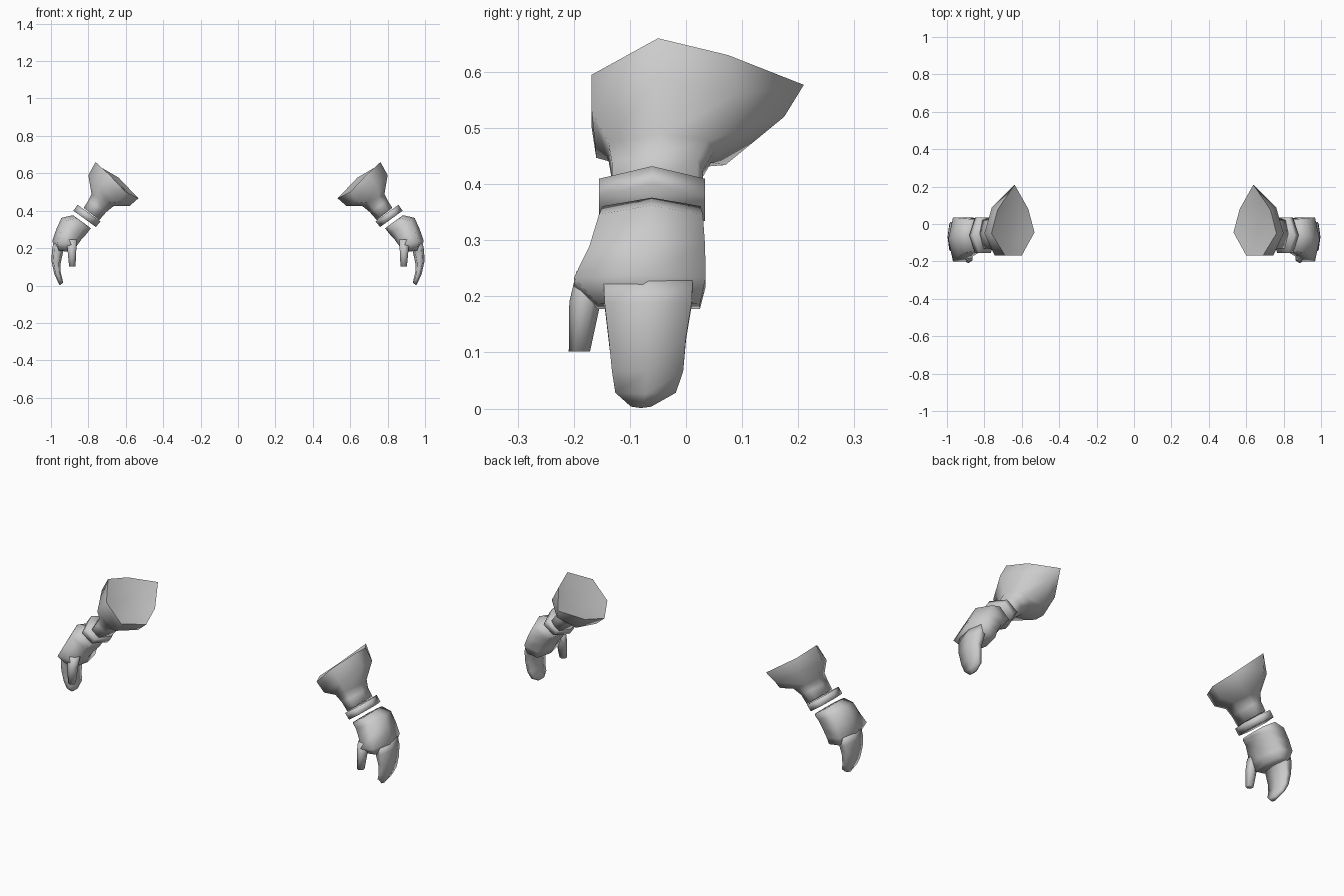
import bpy, bmesh, math
from mathutils import Vector

if "Cube" in bpy.data.objects:
    bpy.data.objects.remove(bpy.data.objects["Cube"])

grey = bpy.data.materials.new("light grey")
grey.diffuse_color = (0.6, 0.6, 0.6, 1)
grey.use_nodes = True
grey.node_tree.nodes["Principled BSDF"].inputs["Base Color"].default_value = grey.diffuse_color

HEX = (0, 60, 120, 180, 240, 300)
BOXY = (0, 52, 128, 180, 232, 308)
SEVEN = (0, 60, 120, 180, 235, 272, 310)


def section(outer, inner, y0, y1, angles=BOXY):
    """Ring between an outer and an inner (x, z) point, spanning y0..y1."""
    o, i = Vector((outer[0], 0, outer[1])), Vector((inner[0], 0, inner[1]))
    mid, half = (o + i) / 2, (o - i) / 2
    top = max(math.sin(math.radians(a)) for a in angles)
    ring = []
    for a in angles:
        r = math.radians(a)
        s = max(-1, min(1, math.sin(r) / top))
        p = mid + half * math.cos(r)
        ring.append(Vector((p.x, (y0 + y1) / 2 - s * (y1 - y0) / 2, p.z)))
    return ring


def loft(name, rings, angle=100):
    """Skin the rings, cap both ends and mirror to the other side."""
    bm = bmesh.new()
    loops = [[bm.verts.new(p) for p in ring] for ring in rings]
    n = len(loops[0])
    for a, b in zip(loops, loops[1:]):
        for k in range(n):
            bm.faces.new((a[k], a[(k + 1) % n], b[(k + 1) % n], b[k]))
    bm.faces.new(loops[0])
    bm.faces.new(loops[-1])
    bmesh.ops.recalc_face_normals(bm, faces=bm.faces)
    mesh = bpy.data.meshes.new(name)
    bm.to_mesh(mesh)
    bm.free()
    mesh.materials.append(grey)
    ob = bpy.data.objects.new(name, mesh)
    bpy.context.collection.objects.link(ob)
    bpy.context.view_layer.objects.active = ob
    ob.select_set(True)
    bpy.ops.object.shade_smooth_by_angle(angle=math.radians(angle))
    ob.select_set(False)
    ob.modifiers.new("Mirror", 'MIRROR').use_mirror_merge = False
    return ob


# flared sleeve: pointed rim, outer band, then a narrowing neck
rim = [Vector(p) for p in (
    (.762, -.05, .66), (.69, -.168, .595), (.60, -.168, .50), (.532, -.045, .467),
    (.565, .08, .50), (.638, .21, .577), (.73, .075, .63))]
band = [Vector(p) for p in (
    (.80, -.05, .59), (.745, -.168, .53), (.64, -.16, .447), (.58, -.045, .425),
    (.625, .07, .434), (.67, .175, .52), (.76, .09, .56))]
centre = sum(rim, Vector()) / len(rim)
hollow = [centre.lerp(p, 0.6) + Vector((.008, 0, -.01)) for p in rim]
loft("sleeve", [
    hollow, rim, band,
    section((.783, .489), (.665, .425), -.138, .05, SEVEN),
    section((.800, .455), (.705, .392), -.132, .03, SEVEN),
    section((.825, .415), (.742, .350), -.132, .03, SEVEN)])

# cuff ring
loft("cuff", [
    section((.858, .432), (.735, .343), -.155, .034, HEX),
    section((.880, .400), (.760, .313), -.155, .034, HEX)])

# back of the hand and palm
loft("hand", [
    section((.860, .360), (.786, .306), -.135, .015),
    section((.882, .376), (.794, .297), -.148, .026),
    section((.944, .362), (.806, .280), -.155, .030),
    section((.972, .300), (.835, .249), -.172, .034),
    section((.993, .238), (.862, .212), -.200, .035),
    section((.975, .190), (.875, .175), -.158, .025)])

# fingers held together, curling inward
loft("fingers", [
    section((.985, .235), (.912, .205), -.147, .012),
    section((.995, .190), (.935, .180), -.145, .010),
    section((.997, .130), (.948, .120), -.138, .000),
    section((.983, .065), (.949, .075), -.132, -.005),
    section((.966, .026), (.940, .038), -.126, -.018),
    section((.954, .001), (.935, .014), -.098, -.062)])


def thumb_ring(x, y, z, rx, ry):
    return [Vector((x + rx * math.cos(a), y + ry * math.sin(a), z))
            for a in (math.radians(60 * k + 30) for k in range(6))]


# thumb hanging in front of the palm
loft("thumb", [
    thumb_ring(.890, -.165, .245, .032, .030),
    thumb_ring(.888, -.180, .190, .027, .028),
    thumb_ring(.886, -.190, .102, .020, .019)])
